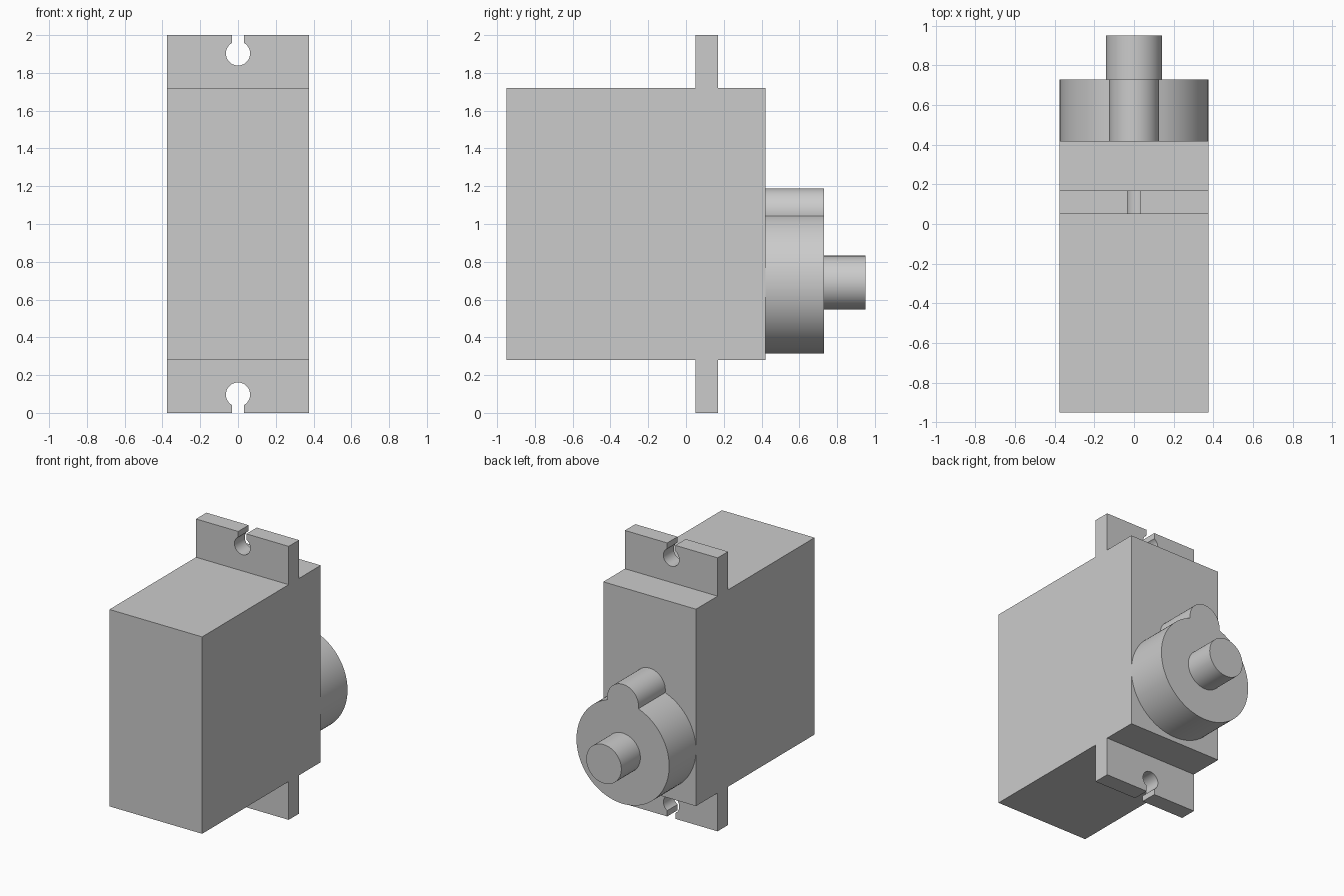
import bpy
import bmesh
from math import sin, cos, asin, atan2, sqrt, pi, radians
from mathutils import Vector

cube = bpy.data.objects.get("Cube")
if cube:
    bpy.data.objects.remove(cube, do_unlink=True)

grey = bpy.data.materials.new("light grey")
grey.use_nodes = True
colour = (0.6, 0.6, 0.6, 1)
grey.diffuse_color = colour
grey.node_tree.nodes["Principled BSDF"].inputs["Base Color"].default_value = colour


def extrude(name, points, depth, open_base=False):
    """Extrude a closed outline of 3D points along depth."""
    bm = bmesh.new()
    base = bm.faces.new([bm.verts.new(p) for p in points])
    made = bmesh.ops.extrude_face_region(bm, geom=[base], use_keep_orig=True)["geom"]
    top = [g for g in made if isinstance(g, bmesh.types.BMVert)]
    bmesh.ops.translate(bm, verts=top, vec=Vector(depth))
    bmesh.ops.recalc_face_normals(bm, faces=bm.faces)
    if open_base:
        bmesh.ops.delete(bm, geom=[base], context='FACES_ONLY')
    mesh = bpy.data.meshes.new(name)
    bm.to_mesh(mesh)
    bm.free()
    obj = bpy.data.objects.new(name, mesh)
    mesh.materials.append(grey)
    bpy.context.collection.objects.link(obj)
    return obj


def arc(radius, z, start, end, steps):
    """Points (x, z) on an arc; angles are measured from straight up."""
    angles = [start + (end - start) * i / steps for i in range(steps + 1)]
    return [(radius * sin(a), z + radius * cos(a)) for a in angles]


def select_only(obj):
    bpy.ops.object.select_all(action='DESELECT')
    obj.select_set(True)
    bpy.context.view_layer.objects.active = obj


# Case and mounting tabs as one solid, from the side outline
HALF = 0.375
upper = [(-0.95, 1.72), (0.05, 1.72), (0.05, 2), (0.17, 2), (0.17, 1.72), (0.42, 1.72)]
outline = upper + [(y, 2 - z) for y, z in reversed(upper)]
case = extrude("case_with_tabs", [(-HALF, y, z) for y, z in outline], (2 * HALF, 0, 0))

# Keyhole slots, open to the end of each tab
slot, hole = 0.033, 0.064
gap = asin(slot / hole)
keyhole = [(-slot, 0.2), (slot, 0.2)] + arc(hole, 0, gap, 2 * pi - gap, 40)
for side in (1, -1):
    points = [(x, -0.05, 1 + side * (0.903 + z)) for x, z in keyhole]
    cutter = extrude("keyhole_cutter", points, (0, 0.32, 0))
    cutter.hide_render = True
    cut = case.modifiers.new("keyhole", 'BOOLEAN')
    cut.operation, cut.solver, cut.object = 'DIFFERENCE', 'EXACT', cutter
    select_only(case)
    bpy.ops.object.modifier_apply(modifier=cut.name)
    bpy.data.objects.remove(cutter, do_unlink=True)

# Gear housing: a large round boss with a small lobe above it
axis, big, lobe_z, small = 0.69, 0.375, 1.062, 0.127
dist = lobe_z - axis
meet_z = (dist ** 2 + big ** 2 - small ** 2) / (2 * dist)
meet_x = sqrt(big ** 2 - meet_z ** 2)
big_angle = atan2(meet_x, meet_z)
small_angle = atan2(meet_x, meet_z - dist)
boss = arc(big, axis, big_angle, 2 * pi - big_angle, 80)
lobe = arc(small, lobe_z, -small_angle, small_angle, 36)[1:-1]
housing = extrude("gear_housing", [(x, 0.42, z) for x, z in boss + lobe],
                  (0, 0.31, 0), open_base=True)

# Output shaft
ring = arc(0.142, axis, 0, 2 * pi, 56)[:-1]
shaft = extrude("output_shaft", [(x, 0.73, z) for x, z in ring],
                (0, 0.22, 0), open_base=True)

for part in (case, housing, shaft):
    select_only(part)
    bpy.ops.object.shade_smooth_by_angle(angle=radians(30))
